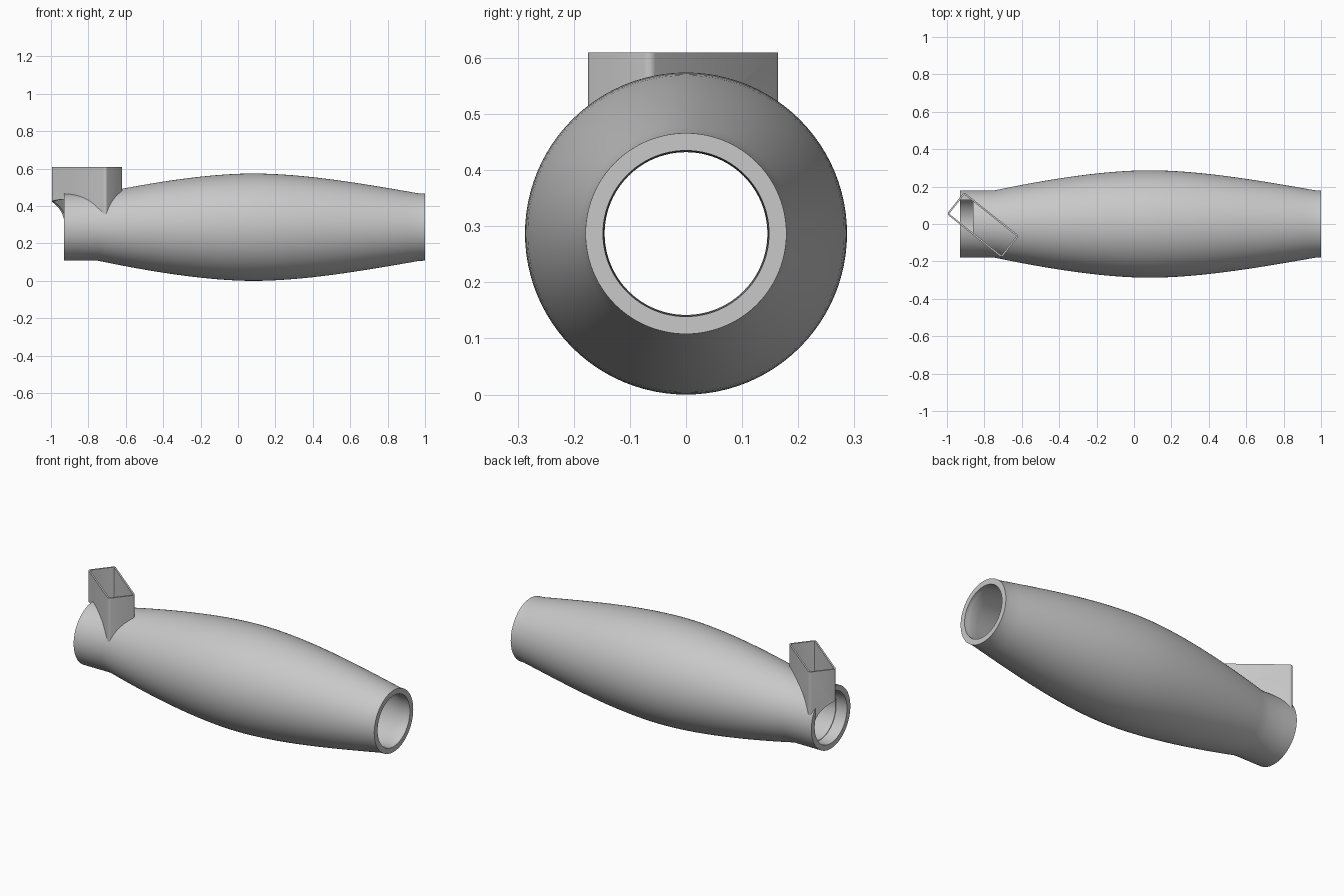
import bpy, bmesh, math
from mathutils import Matrix, Vector

if "Cube" in bpy.data.objects:
    bpy.data.objects.remove(bpy.data.objects["Cube"])

AXIS_Z = 0.287
BORE = 0.148
WALL = 0.033

grey = bpy.data.materials.new("plain grey")
grey.use_nodes = True
grey.diffuse_color = (0.58, 0.58, 0.58, 1)
grey.node_tree.nodes["Principled BSDF"].inputs["Base Color"].default_value = (0.58, 0.58, 0.58, 1)


def make_object(name, bm):
    bmesh.ops.recalc_face_normals(bm, faces=bm.faces)
    mesh = bpy.data.meshes.new(name)
    bm.to_mesh(mesh)
    bm.free()
    mesh.materials.append(grey)
    obj = bpy.data.objects.new(name, mesh)
    bpy.context.collection.objects.link(obj)
    return obj


def bezier(a, b, c, d, steps):
    a, b, c, d = map(Vector, (a, b, c, d))
    pts = []
    for i in range(steps + 1):
        t = i / steps
        s = 1 - t
        pts.append(a * s**3 + b * 3 * s * s * t + c * 3 * s * t * t + d * t**3)
    return pts


def lathe(name, profile, sides=96):
    """Revolve a closed (x, radius) loop about the long axis."""
    bm = bmesh.new()
    rings = []
    for x, r in profile:
        rings.append([bm.verts.new((x, r * math.cos(a), AXIS_Z + r * math.sin(a)))
                      for a in (math.tau * k / sides for k in range(sides))])
    for i, ring in enumerate(rings):
        nxt = rings[(i + 1) % len(rings)]
        for k in range(sides):
            j = (k + 1) % sides
            bm.faces.new((ring[k], ring[j], nxt[j], nxt[k]))
    return make_object(name, bm)


def duct_prism(name, inset, bottom, top, x_limit=None):
    """Rounded upright prism, turned across the barrel."""
    bm = bmesh.new()
    bmesh.ops.create_cube(bm, size=1)
    bmesh.ops.scale(bm, verts=bm.verts,
                    vec=(0.375 - 2 * inset, 0.149 - 2 * inset, top - bottom))
    upright = [e for e in bm.edges
               if abs(e.verts[0].co.z - e.verts[1].co.z) > 0.01]
    bmesh.ops.bevel(bm, geom=upright, offset=0.014 - inset, segments=4,
                    profile=0.5, affect='EDGES')
    bmesh.ops.transform(bm, verts=bm.verts,
                        matrix=Matrix.Translation((-0.808, -0.005, (top + bottom) / 2))
                        @ Matrix.Rotation(math.radians(-38.5), 4, 'Z'))
    if x_limit is not None:
        geom = bm.verts[:] + bm.edges[:] + bm.faces[:]
        bmesh.ops.bisect_plane(bm, geom=geom, plane_co=(x_limit, 0, 0),
                               plane_no=(1, 0, 0), clear_outer=True)
        bmesh.ops.holes_fill(bm, edges=[e for e in bm.edges if e.is_boundary])
    return make_object(name, bm)


def cut(obj, *cutters):
    """Subtract the cutters, keep the result, and drop the cutters."""
    for c in cutters:
        c.hide_render = True
        mod = obj.modifiers.new("cut", 'BOOLEAN')
        mod.operation = 'DIFFERENCE'
        mod.solver = 'EXACT'
        mod.object = c
    depsgraph = bpy.context.evaluated_depsgraph_get()
    mesh = bpy.data.meshes.new_from_object(obj.evaluated_get(depsgraph))
    obj.modifiers.clear()
    obj.data = mesh
    for c in cutters:
        bpy.data.objects.remove(c)


# Barrel: collar, swelling body and end lip, with a hollow inside
swell = (bezier((-0.75, 0.179), (-0.45, 0.242), (-0.15, 0.287), (0.08, 0.287), 16)
         + bezier((0.08, 0.287), (0.35, 0.287), (0.65, 0.236), (0.97, 0.180), 16)[1:])
outer = [(-0.93, 0.179), (-0.86, 0.179)] + [tuple(p) for p in swell] + [(1.0, 0.179)]
hollow = [(p.x, p.y - WALL) for p in reversed(swell)]
inner = ([(1.0, BORE), (0.975, BORE)] + hollow
         + [(-0.86, 0.145), (-0.861, BORE), (-0.93, BORE)])
barrel = lathe("barrel", outer + inner)

# Opening where the duct meets the collar
cut(barrel, duct_prism("opening_cutter", 0.009, 0.36, 0.8, x_limit=-0.86))

# Slanted rectangular duct, saddle-cut to sit on the bore
duct = duct_prism("duct", 0, 0.30, 0.61)
bm = bmesh.new()
bmesh.ops.create_cone(bm, cap_ends=True, segments=96, radius1=BORE, radius2=BORE, depth=1.2,
                      matrix=Matrix.Translation((-0.8, 0, AXIS_Z))
                      @ Matrix.Rotation(math.pi / 2, 4, 'Y'))
cut(duct, duct_prism("duct_cutter", 0.009, 0.1, 0.8), make_object("bore_cutter", bm))

# Smooth shading with sharp rims
for obj in (barrel, duct):
    bpy.ops.object.select_all(action='DESELECT')
    obj.select_set(True)
    bpy.context.view_layer.objects.active = obj
    bpy.ops.object.shade_smooth_by_angle(angle=math.radians(30))
